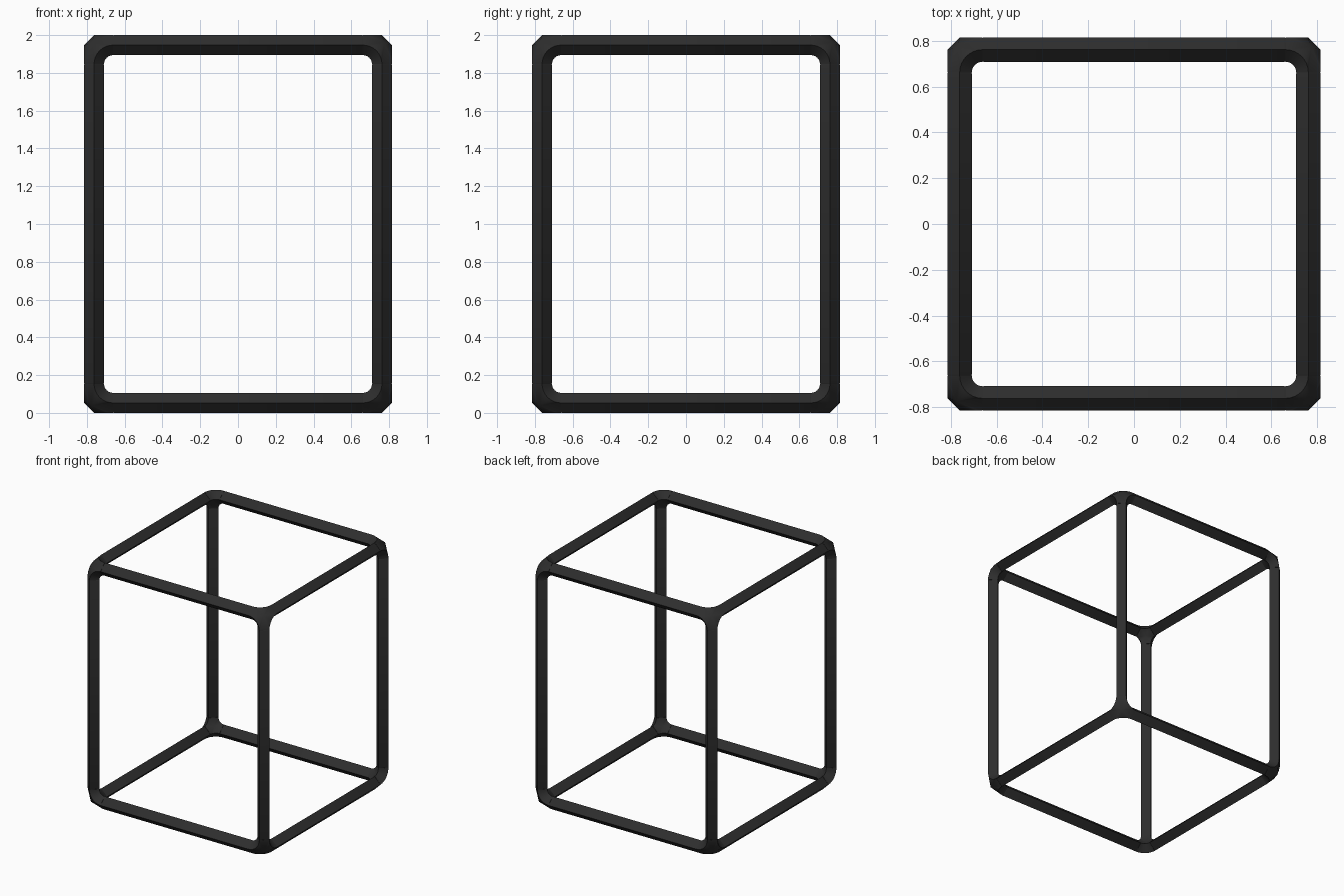
import bpy, bmesh, math
from mathutils import Vector

cube = bpy.data.objects.get("Cube")
if cube:
    bpy.data.objects.remove(cube, do_unlink=True)

R = 0.053            # half diagonal of the diamond-section tube
BEND = 0.10          # bend radius of the corner fittings
AX = 0.815 - R       # tube axis offset in x and y
Z_LOW, Z_HIGH = R, 2 - R
STEPS = 8

black = bpy.data.materials.new("matte_black")
black.use_nodes = True
colour = (0.027, 0.027, 0.027, 1)
black.diffuse_color = colour
black.node_tree.nodes["Principled BSDF"].inputs["Base Color"].default_value = colour


def finish(bm, name):
    bmesh.ops.remove_doubles(bm, verts=bm.verts, dist=1e-5)
    bmesh.ops.recalc_face_normals(bm, faces=bm.faces)
    mesh = bpy.data.meshes.new(name)
    bm.to_mesh(mesh)
    bm.free()
    mesh.materials.append(black)
    obj = bpy.data.objects.new(name, mesh)
    bpy.context.collection.objects.link(obj)
    return obj


def rail(name, axis, start, end):
    """Diamond tube along one axis, with slightly tapered ends at the seams."""
    bm = bmesh.new()
    u, v = (axis + 1) % 3, (axis + 2) % 3
    rings = []
    length = end[axis] - start[axis]
    for along, r in ((0, R * 0.95), (0.004, R), (length - 0.004, R), (length, R * 0.95)):
        ring = []
        for du, dv in ((r, 0), (0, r), (-r, 0), (0, -r)):
            p = Vector(start)
            p[axis] += along
            p[u] += du
            p[v] += dv
            ring.append(bm.verts.new(p))
        rings.append(ring)
    for a, b in zip(rings, rings[1:]):
        for n in range(4):
            m = (n + 1) % 4
            bm.faces.new((a[n], a[m], b[m], b[n]))
    bm.faces.new(rings[0])
    bm.faces.new(rings[-1])
    return finish(bm, name)


def corner(name, centre, signs):
    """Three-way elbow; its arms point along the signed axes."""
    bm = bmesh.new()

    def vert(p):
        return bm.verts.new([c + s * q for c, s, q in zip(centre, signs, p)])

    def arc(k, radius, offset):
        points = []
        for n in range(STEPS + 1):
            t = math.pi / 2 * n / STEPS
            p = [0, 0, 0]
            p[k] = offset
            p[(k + 1) % 3] = BEND - radius * math.sin(t)
            p[(k + 2) % 3] = BEND - radius * math.cos(t)
            points.append(vert(p))
        return points

    outer = [arc(k, BEND, -R) for k in range(3)]
    inner = [arc(k, BEND - R, 0) for k in range(3)]
    # Curved side walls
    for o, i in zip(outer, inner):
        for n in range(STEPS):
            bm.faces.new((o[n], o[n + 1], i[n + 1], i[n]))
    # Rounded outer cap and inner web
    for arcs, depth in ((outer, -0.014), (inner, 0.038)):
        loop = sum(arcs, [])
        mid = vert((depth, depth, depth))
        for a, b in zip(loop, loop[1:] + loop[:1]):
            bm.faces.new((a, b, mid))
    # Arm ends
    for a in range(3):
        bm.faces.new((outer[a - 1][0], inner[a - 1][0], inner[a - 2][-1], outer[a - 2][-1]))
    return finish(bm, name)


parts = []
levels = (("lower", Z_LOW, 1), ("upper", Z_HIGH, -1))
sides = (("right", -1), ("left", 1))
depths = (("front", -1), ("back", 1))
span = AX - BEND

# Horizontal rails
for level, z, _ in levels:
    for side, s in depths:
        parts.append(rail(f"{level}_{side}_rail", 0, (-span, s * AX, z), (span, s * AX, z)))
    for side, s in sides:
        parts.append(rail(f"{level}_{side}_rail", 1, (s * AX, -span, z), (s * AX, span, z)))

# Posts and corner fittings
for depth, sy in depths:
    for side, sx in sides:
        x, y = sx * AX, sy * AX
        parts.append(rail(f"{depth}_{side}_post", 2, (x, y, Z_LOW + BEND), (x, y, Z_HIGH - BEND)))
        for level, z, sz in levels:
            parts.append(corner(f"{level}_{depth}_{side}_corner", (x, y, z), (-sx, -sy, sz)))

bpy.ops.object.select_all(action="DESELECT")
for obj in parts:
    obj.select_set(True)
bpy.context.view_layer.objects.active = parts[0]
bpy.ops.object.shade_smooth_by_angle(angle=math.radians(42))
